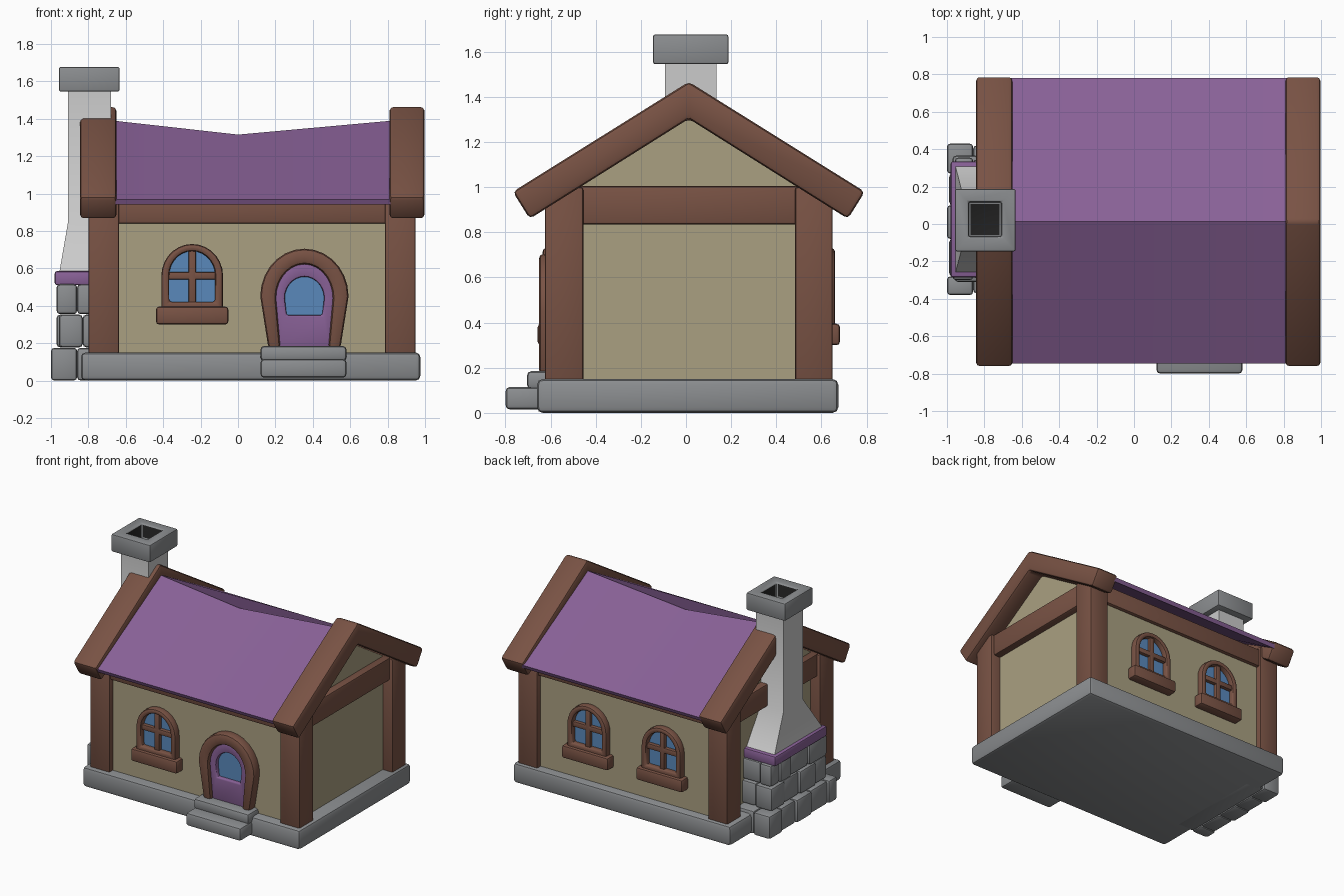
import bpy, bmesh, math

if "Cube" in bpy.data.objects:
    bpy.data.objects.remove(bpy.data.objects["Cube"])

CY = 0.0125  # ridge line


def material(name, rgb):
    m = bpy.data.materials.new(name)
    m.diffuse_color = (*rgb, 1)
    m.use_nodes = True
    m.node_tree.nodes["Principled BSDF"].inputs["Base Color"].default_value = m.diffuse_color
    return m


WOOD = material("wood", (0.19, 0.085, 0.058))
PLASTER = material("plaster", (0.40, 0.35, 0.22))
PURPLE = material("purple", (0.25, 0.12, 0.31))
GLASS = material("glass", (0.10, 0.25, 0.50))
STONE = material("stone", (0.26, 0.27, 0.28))
PALE = material("pale_stone", (0.6, 0.6, 0.6))
SOOT = material("soot", (0.015, 0.015, 0.015))


def finish(name, bm, mats, bevel):
    bmesh.ops.recalc_face_normals(bm, faces=bm.faces)
    if bevel:
        sharp = [e for e in bm.edges if e.is_manifold and e.calc_face_angle() > 0.5]
        bmesh.ops.bevel(bm, geom=sharp, offset=bevel, segments=2, profile=0.5,
                        affect='EDGES', clamp_overlap=True)
    me = bpy.data.meshes.new(name)
    bm.to_mesh(me)
    bm.free()
    for m in mats:
        me.materials.append(m)
    ob = bpy.data.objects.new(name, me)
    bpy.context.collection.objects.link(ob)
    bpy.ops.object.select_all(action='DESELECT')
    ob.select_set(True)
    bpy.context.view_layer.objects.active = ob
    bpy.ops.object.shade_smooth_by_angle(angle=math.radians(35))
    return ob


def loft(name, sections, mat, bevel=0.0):
    """Skin a list of equal-length sections and cap both ends."""
    bm = bmesh.new()
    rows = [[bm.verts.new(p) for p in s] for s in sections]
    n = len(rows[0])
    for a, b in zip(rows, rows[1:]):
        for i in range(n):
            j = (i + 1) % n
            bm.faces.new((a[i], a[j], b[j], b[i]))
    bm.faces.new(rows[0])
    bm.faces.new(rows[-1])
    return finish(name, bm, [mat], bevel)


def rect(x0, x1, y0, y1, z):
    return [(x0, y0, z), (x1, y0, z), (x1, y1, z), (x0, y1, z)]


def box(name, x0, x1, y0, y1, z0, z1, mat, bevel=0.012):
    return loft(name, [rect(x0, x1, y0, y1, z0), rect(x0, x1, y0, y1, z1)], mat, bevel)


def along_x(name, profile, x0, x1, mat, bevel=0.0):
    return loft(name, [[(x, y, z) for y, z in profile] for x in (x0, x1)], mat, bevel)


def arch(hw, z0, spring, top, foot=None, n=14):
    """Arched outline from right foot over the top to left foot."""
    foot = hw if foot is None else foot
    arc = [(hw * math.cos(math.pi * i / n), spring + (top - spring) * math.sin(math.pi * i / n))
           for i in range(n + 1)]
    return [(foot, z0)] + arc + [(-foot, z0)]


def panel(name, cx, outline, y0, y1, mat, bevel=0.0):
    return loft(name, [[(cx + x, y, z) for x, z in outline] for y in (y0, y1)], mat, bevel)


def frame(name, cx, outer, inner, y0, y1, mat, bevel, closed=True):
    """Band between two outlines, from depth y0 to y1."""
    bm = bmesh.new()
    loops = [[bm.verts.new((cx + x, y, z)) for x, z in o]
             for o, y in ((outer, y0), (outer, y1), (inner, y1), (inner, y0))]
    n = len(outer)
    for k in range(4):
        a, b = loops[k], loops[(k + 1) % 4]
        for i in range(n if closed else n - 1):
            j = (i + 1) % n
            bm.faces.new((a[i], a[j], b[j], b[i]))
    if not closed:
        for i in (0, n - 1):
            bm.faces.new([l[i] for l in loops])
    return finish(name, bm, [mat], bevel)


# Foundation and door steps
box("foundation", -0.84, 0.975, -0.66, 0.675, 0, 0.15, STONE, 0.025)
box("lower_step", 0.12, 0.58, -0.80, -0.60, 0.015, 0.115, STONE, 0.02)
box("upper_step", 0.12, 0.58, -0.705, -0.55, 0.105, 0.185, STONE, 0.02)

# Plaster walls and gables
box("walls", -0.72, 0.87, -0.585, 0.61, 0.1, 0.98, PLASTER, 0)
gable = [(-0.585, 0.95), (0.61, 0.95), (0.61, 0.98), (CY, 1.35), (-0.585, 0.98)]
along_x("right_gable", gable, 0.80, 0.87, PLASTER)
along_x("left_gable", gable, -0.72, -0.65, PLASTER)

# Corner posts
for sx, x0, x1 in (("left", -0.80, -0.635), ("right", 0.785, 0.95)):
    for sy, y0, y1 in (("front", -0.625, -0.455), ("back", 0.483, 0.65)):
        box(f"{sy}_{sx}_post", x0, x1, y0, y1, 0.13, 1.0, WOOD)

# Wall beams
box("front_beam", -0.70, 0.85, -0.612, -0.55, 0.84, 0.98, WOOD)
box("back_beam", -0.70, 0.85, 0.575, 0.637, 0.84, 0.98, WOOD)
box("right_beam", 0.84, 0.925, -0.50, 0.53, 0.835, 1.005, WOOD)
box("left_beam", -0.775, -0.69, -0.50, 0.53, 0.835, 1.005, WOOD)

# Gable rafters
rafter = [(CY - 0.78, 0.98), (CY, 1.467), (CY + 0.78, 0.98),
          (CY + 0.705, 0.86), (CY, 1.303), (CY - 0.705, 0.86)]
along_x("right_rafters", rafter, 0.81, 0.997, WOOD, 0.02)
along_x("left_rafters", rafter, -0.845, -0.65, WOOD, 0.02)

# Sagging roof
sections = []
for x, ridge in ((-0.67, 1.39), (0.0, 1.315), (0.83, 1.39)):
    sections.append([(x, CY - 0.758, 0.968), (x, CY, ridge), (x, CY + 0.768, 0.968),
                     (x, CY + 0.755, 0.94), (x, CY, ridge - 0.035), (x, CY - 0.745, 0.94)])
loft("roof", sections, PURPLE)


# Arched windows: one in front, two behind
def window(tag, cx, wall, s):
    d = lambda t: wall + s * t
    outer = arch(0.165, 0.35, 0.56, 0.73)
    inner = arch(0.123, 0.42, 0.56, 0.692)
    frame(tag + "_frame", cx, outer, inner, d(-0.02), d(0.05), WOOD, 0.015)
    panel(tag + "_glass", cx, arch(0.14, 0.4, 0.56, 0.71), d(-0.02), d(0.008), GLASS)
    ya, yb = sorted((d(-0.01), d(0.035)))
    box(tag + "_upright_bar", cx - 0.02, cx + 0.02, ya, yb, 0.40, 0.70, WOOD, 0.006)
    box(tag + "_cross_bar", cx - 0.135, cx + 0.135, ya, yb, 0.54, 0.58, WOOD, 0.006)
    ya, yb = sorted((d(-0.02), d(0.072)))
    box(tag + "_sill", cx - 0.193, cx + 0.193, ya, yb, 0.30, 0.395, WOOD, 0.015)


window("front_window", -0.245, -0.585, -1)
window("back_left_window", -0.25, 0.61, 1)
window("back_right_window", 0.37, 0.61, 1)

# Horseshoe door
DX = 0.355
frame("door_frame", DX, arch(0.236, 0.17, 0.45, 0.705, 0.192),
      arch(0.152, 0.17, 0.44, 0.622, 0.128), -0.56, -0.652, WOOD, 0.022, closed=False)
frame("door", DX, arch(0.165, 0.17, 0.44, 0.635, 0.14),
      arch(0.105, 0.35, 0.44, 0.555, 0.095), -0.57, -0.622, PURPLE, 0.01)
panel("door_glass", DX, arch(0.12, 0.34, 0.44, 0.57), -0.57, -0.592, GLASS)

# Chimney stonework, three staggered courses
courses = [(-1.0, 0.0, 0.175, (-0.38, -0.28, -0.08, 0.10, 0.27, 0.43)),
           (-0.97, 0.178, 0.352, (-0.31, -0.17, 0.02, 0.20, 0.365)),
           (-0.97, 0.355, 0.515, (-0.30, -0.09, 0.12, 0.25, 0.355))]
for r, (x0, z0, z1, ys) in enumerate(courses):
    split = -0.86 + 0.03 * (r % 2)
    for i, (a, b) in enumerate(zip(ys, ys[1:])):
        jut = 0.012 * ((i + r) % 2)
        box(f"stone_{r}_{i}", x0 + jut, split, a, b, z0, z1, STONE, 0.018)
    box(f"stone_{r}_inner", split, -0.70, ys[0] + 0.01, ys[-1] - 0.01, z0, z1, STONE, 0.018)

# Chimney band, tapered stack and hollow cap
box("chimney_band", -0.98, -0.70, -0.285, 0.335, 0.51, 0.585, PURPLE, 0.012)
loft("chimney_stack", [rect(-0.955, -0.68, -0.26, 0.31, 0.58),
                       rect(-0.91, -0.68, -0.093, 0.135, 0.84),
                       rect(-0.91, -0.68, -0.093, 0.135, 1.555)], PALE)
cap = bmesh.new()
low = [cap.verts.new(p) for p in rect(-0.957, -0.633, -0.146, 0.188, 1.545)]
levels = [low] + [[cap.verts.new(p) for p in q] for q in (
    rect(-0.957, -0.633, -0.146, 0.188, 1.677),
    rect(-0.885, -0.708, -0.068, 0.118, 1.677),
    rect(-0.885, -0.708, -0.068, 0.118, 1.565))]
for k, (a, b) in enumerate(zip(levels, levels[1:])):
    for i in range(4):
        f = cap.faces.new((a[i], a[(i + 1) % 4], b[(i + 1) % 4], b[i]))
        f.material_index = int(k == 2)
cap.faces.new(levels[0])
cap.faces.new(levels[-1]).material_index = 1
finish("chimney_cap", cap, [STONE, SOOT], 0.01)
